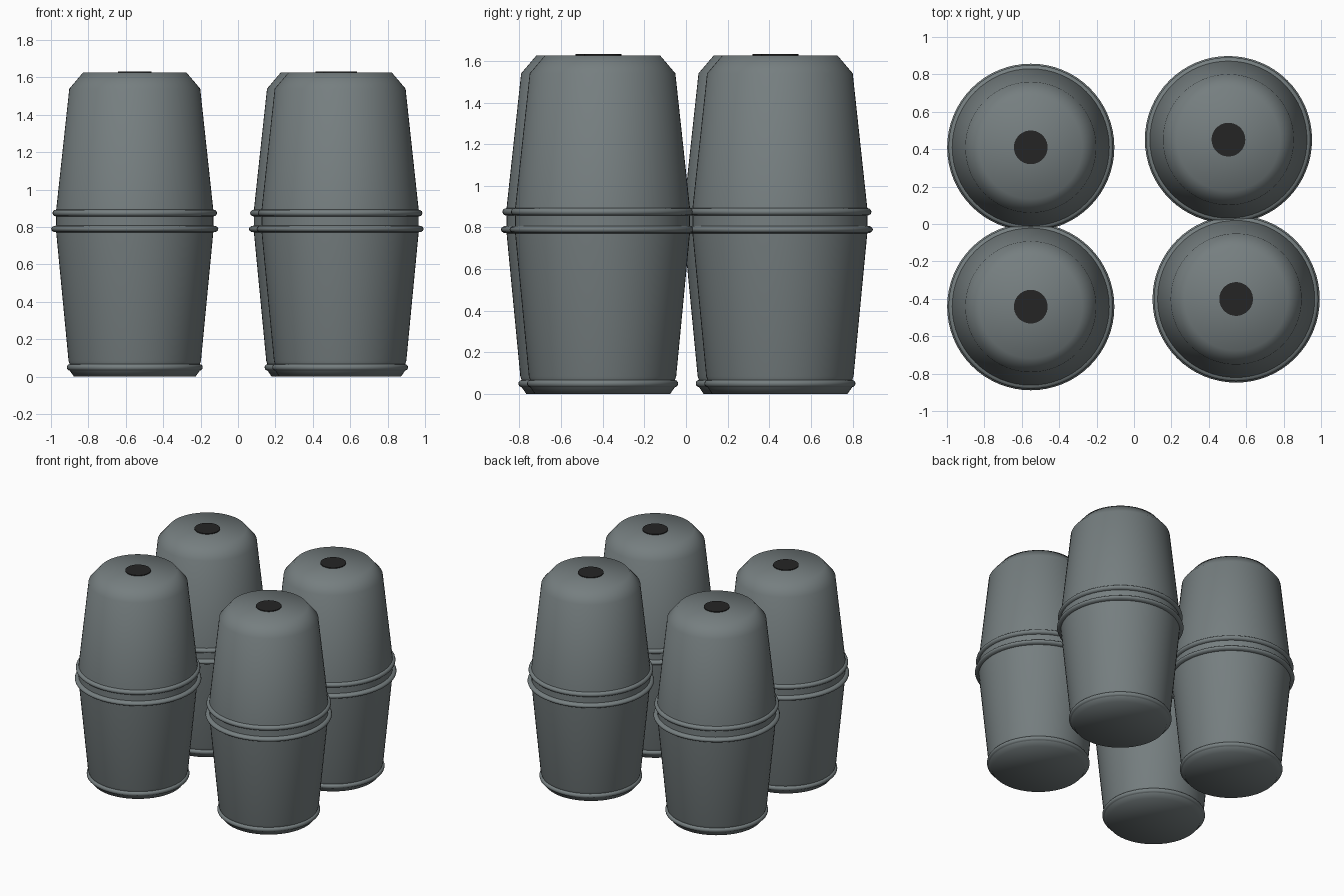
import bpy, bmesh, math

if "Cube" in bpy.data.objects:
    bpy.data.objects.remove(bpy.data.objects["Cube"])


def material(name, rgb):
    m = bpy.data.materials.new(name)
    m.diffuse_color = (*rgb, 1)
    m.use_nodes = True
    m.node_tree.nodes["Principled BSDF"].inputs["Base Color"].default_value = m.diffuse_color
    return m


grey = material("drum_grey", (0.18, 0.21, 0.215))
dark = material("cap_black", (0.018, 0.018, 0.018))
SEGMENTS = 64


def lathe(name, profile, mat, location, angle):
    """Spin an (radius, height) outline around z."""
    bm = bmesh.new()
    rows = []
    for r, z in profile:
        if r == 0:
            rows.append([bm.verts.new((0, 0, z))] * SEGMENTS)
        else:
            rows.append([bm.verts.new((r * math.cos(a), r * math.sin(a), z))
                         for a in (2 * math.pi * i / SEGMENTS for i in range(SEGMENTS))])
    for low, high in zip(rows, rows[1:]):
        for i in range(SEGMENTS):
            j = (i + 1) % SEGMENTS
            corners = list(dict.fromkeys((low[i], low[j], high[j], high[i])))
            bm.faces.new(corners)
    bmesh.ops.recalc_face_normals(bm, faces=bm.faces)
    mesh = bpy.data.meshes.new(name)
    bm.to_mesh(mesh)
    bm.free()
    mesh.materials.append(mat)
    obj = bpy.data.objects.new(name, mesh)
    bpy.context.collection.objects.link(obj)
    obj.location = location
    bpy.ops.object.select_all(action='DESELECT')
    obj.select_set(True)
    bpy.context.view_layer.objects.active = obj
    bpy.ops.object.shade_smooth_by_angle(angle=math.radians(angle))
    return obj


def hoop(radius, z, half, depth):
    """Rounded bead bulging out from the wall."""
    return [(radius + depth * math.sin(t), z - half * math.cos(t))
            for t in (math.pi * k / 6 for k in range(7))]


# Drum outline: base, foot bead, lower wall, two hoops, upper wall, shoulder, lid
body = [(0, 0), (0.325, 0), (0.347, 0.032)]
body += hoop(0.348, 0.05, 0.017, 0.015)
body += [(0.354, 0.085)]
body += hoop(0.42, 0.79, 0.018, 0.027)
body += hoop(0.42, 0.875, 0.018, 0.02)
body += [(0.35, 1.54), (0.276, 1.627), (0, 1.627)]

# Thin round bung cap on the lid
cap = [(0.09, 1.625), (0.09, 1.633), (0, 1.633)]

positions = [(-0.552, 0.41), (-0.552, -0.442), (0.505, 0.451), (0.546, -0.401)]
for n, (x, y) in enumerate(positions, 1):
    lathe(f"drum_{n}", body, grey, (x, y, 0), 60)
    lathe(f"bung_cap_{n}", cap, dark, (x, y, 0), 30)
